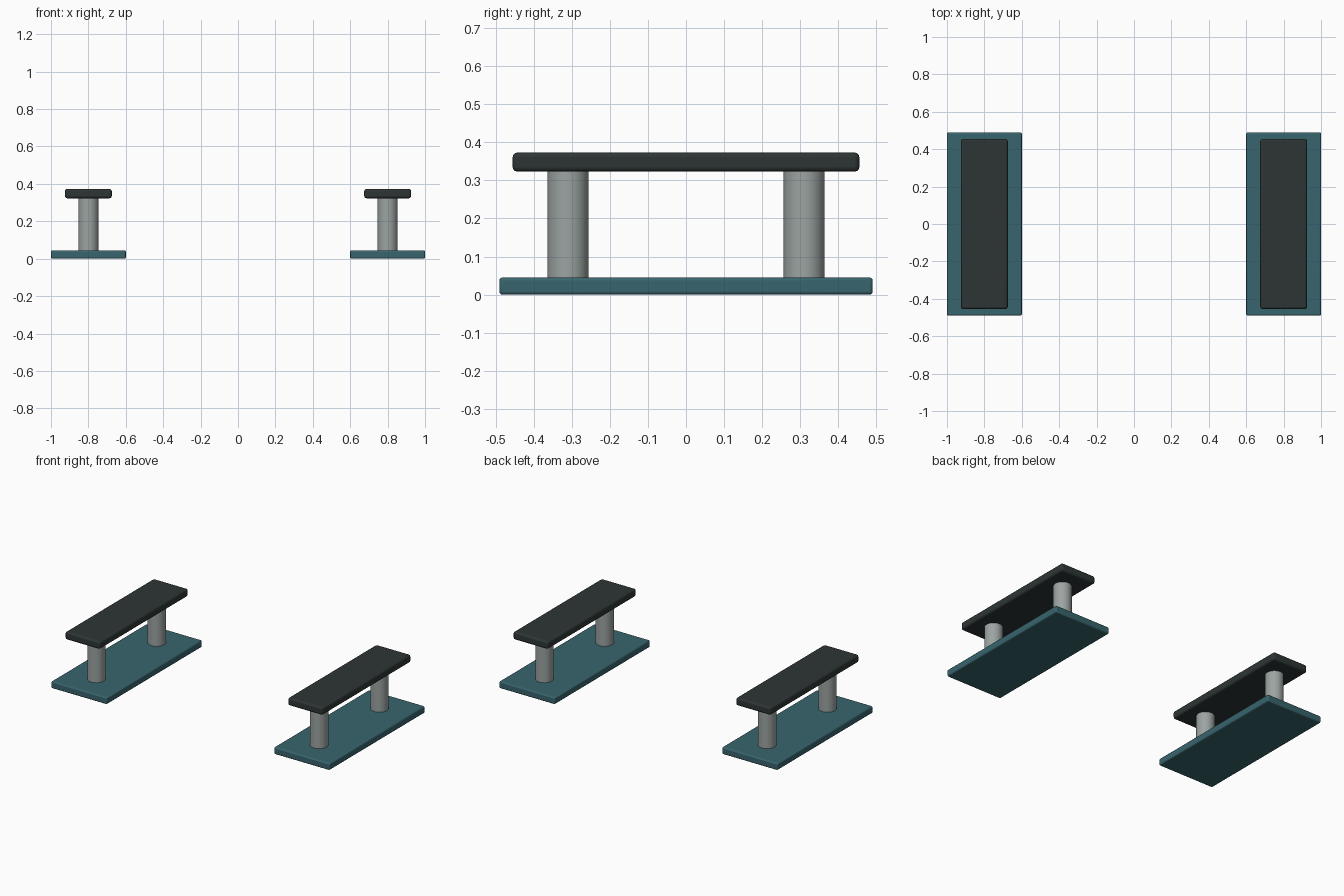
import bpy

cube = bpy.data.objects.get("Cube")
if cube:
    bpy.data.objects.remove(cube, do_unlink=True)


def material(name, rgb):
    mat = bpy.data.materials.new(name)
    mat.use_nodes = True
    mat.diffuse_color = (*rgb, 1)
    bsdf = mat.node_tree.nodes["Principled BSDF"]
    bsdf.inputs["Base Color"].default_value = (*rgb, 1)
    bsdf.inputs["Roughness"].default_value = 0.6
    return mat


TEAL = material("teal paint", (0.04, 0.13, 0.155))
RUBBER = material("dark rubber", (0.027, 0.036, 0.035))
STEEL = material("grey steel", (0.33, 0.37, 0.36))


def finish(name, mat, bevel):
    obj = bpy.context.object
    obj.name = name
    obj.data.materials.append(mat)
    if bevel:
        mod = obj.modifiers.new("rounded edges", "BEVEL")
        mod.width, mod.segments = bevel, 3
    bpy.ops.object.shade_smooth_by_angle()


def slab(name, x, size, bottom, mat, bevel):
    bpy.ops.mesh.primitive_cube_add(size=1, location=(x, 0, bottom + size[2] / 2))
    bpy.context.object.scale = size
    bpy.ops.object.transform_apply(location=False, rotation=False, scale=True)
    finish(name, mat, bevel)


def post(name, x, y, bottom, top):
    bpy.ops.mesh.primitive_cylinder_add(
        vertices=32, radius=0.054, depth=top - bottom,
        location=(x, y, (bottom + top) / 2))
    finish(name, STEEL, 0)


# Two identical stands: base plate, two posts and a padded rail
for side, sx in (("left", 1), ("right", -1)):
    x = 0.8 * sx
    slab(f"{side}_base_plate", x, (0.4, 0.98, 0.045), 0, TEAL, 0.008)
    slab(f"{side}_top_rail", x, (0.25, 0.91, 0.05), 0.323, RUBBER, 0.012)
    for end, sy in (("front", -1), ("back", 1)):
        post(f"{side}_{end}_post", x, 0.31 * sy, 0.04, 0.33)
